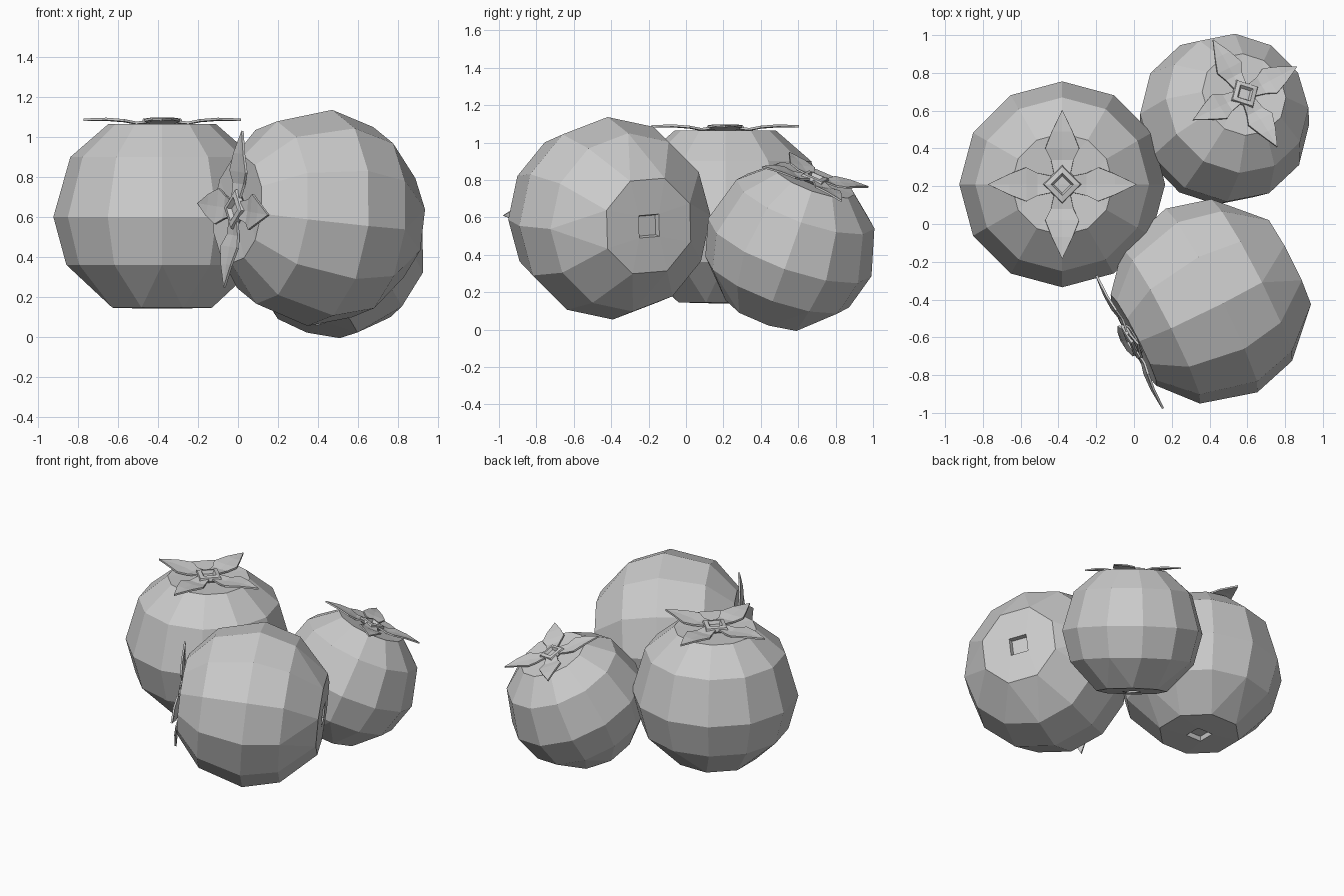
import bpy, bmesh
from math import cos, sin, pi
from mathutils import Matrix, Vector

cube = bpy.data.objects.get("Cube")
if cube:
    bpy.data.objects.remove(cube, do_unlink=True)

grey = bpy.data.materials.new("light_grey")
grey.use_nodes = True
grey.diffuse_color = (0.6, 0.6, 0.6, 1)
grey.node_tree.nodes["Principled BSDF"].inputs["Base Color"].default_value = (0.6, 0.6, 0.6, 1)


def finish(bm, name, frame):
    bmesh.ops.recalc_face_normals(bm, faces=bm.faces[:])
    mesh = bpy.data.meshes.new(name)
    bm.to_mesh(mesh)
    bm.free()
    mesh.materials.append(grey)
    obj = bpy.data.objects.new(name, mesh)
    obj.matrix_world = frame
    bpy.context.collection.objects.link(obj)
    return obj


def loft(rings, name, frame):
    """Skin rings of (sides, radius, height, start angle) and cap both ends."""
    bm = bmesh.new()
    loops = []
    for n, r, z, start in rings:
        vs = [bm.verts.new((r * cos(start + 2 * pi * i / n), r * sin(start + 2 * pi * i / n), z))
              for i in range(n)]
        loops.append((vs, [bm.edges.new((vs[i], vs[(i + 1) % n])) for i in range(n)]))
    for (_, a), (_, b) in zip(loops, loops[1:]):
        bmesh.ops.bridge_loops(bm, edges=a + b)
    bm.faces.new(loops[0][0])
    bm.faces.new(loops[-1][0])
    return finish(bm, name, frame)


def leaf(name, frame):
    """Pointed leaf along +x, folded along its midrib and dipping near the root."""
    stations = [(0.06, 0.045, 0.475), (0.13, 0.06, 0.468), (0.19, 0.09, 0.48), (0.28, 0.055, 0.487)]
    bm = bmesh.new()
    rows = [[bm.verts.new((x, s * w, z + 0.004 * abs(s))) for s in (-1, 0, 1)] for x, w, z in stations]
    tip = bm.verts.new((0.395, 0, 0.487))
    for a, b in zip(rows, rows[1:]):
        for i in (0, 1):
            bm.faces.new((a[i], b[i], b[i + 1], a[i + 1]))
    for i in (0, 1):
        bm.faces.new((rows[-1][i], tip, rows[-1][i + 1]))
    obj = finish(bm, name, frame)
    thick = obj.modifiers.new("thickness", "SOLIDIFY")
    thick.thickness = 0.012
    thick.offset = 0


# Round faceted body, with a square pit in the bottom
body = [(4, 0.1, 0.45, 0), (12, 0.27, 0.465, 0), (12, 0.46, 0.3, 0), (12, 0.545, 0, 0),
        (12, 0.48, -0.24, 0), (8, 0.27, -0.455, pi / 8), (4, 0.085, -0.46, pi / 4),
        (4, 0.075, -0.43, pi / 4)]
# Diamond hub with a sunken middle
hub = [(4, 0.06, 0.44, 0), (4, 0.105, 0.47, 0), (4, 0.095, 0.492, 0), (4, 0.06, 0.497, 0),
       (4, 0.045, 0.475, 0)]


def fruit(name, centre, axis, leaf_dir, size):
    z = Vector(axis).normalized()
    y = z.cross(Vector(leaf_dir)).normalized()
    turn = Matrix((y.cross(z), y, z)).transposed().to_4x4()
    frame = Matrix.Translation(centre) @ turn @ Matrix.Scale(size, 4)
    loft(body, name + "_body", frame)
    loft(hub, name + "_hub", frame)
    for i in range(4):
        leaf(f"{name}_leaf_{i + 1}", frame @ Matrix.Rotation(i * pi / 2, 4, "Z"))


fruit("upright_fruit", (-0.38, 0.21, 0.6), (0, 0, 1), (1, 0, 0), 1)
fruit("tilted_fruit", (0.48, 0.555, 0.44), (0.26, 0.33, 0.91), (0.55, 0.28, -0.26), 0.85)
fruit("lying_fruit", (0.41, -0.405, 0.595), (-0.885, -0.45, 0.09), (0.36, -0.72, -0.06), 1)
